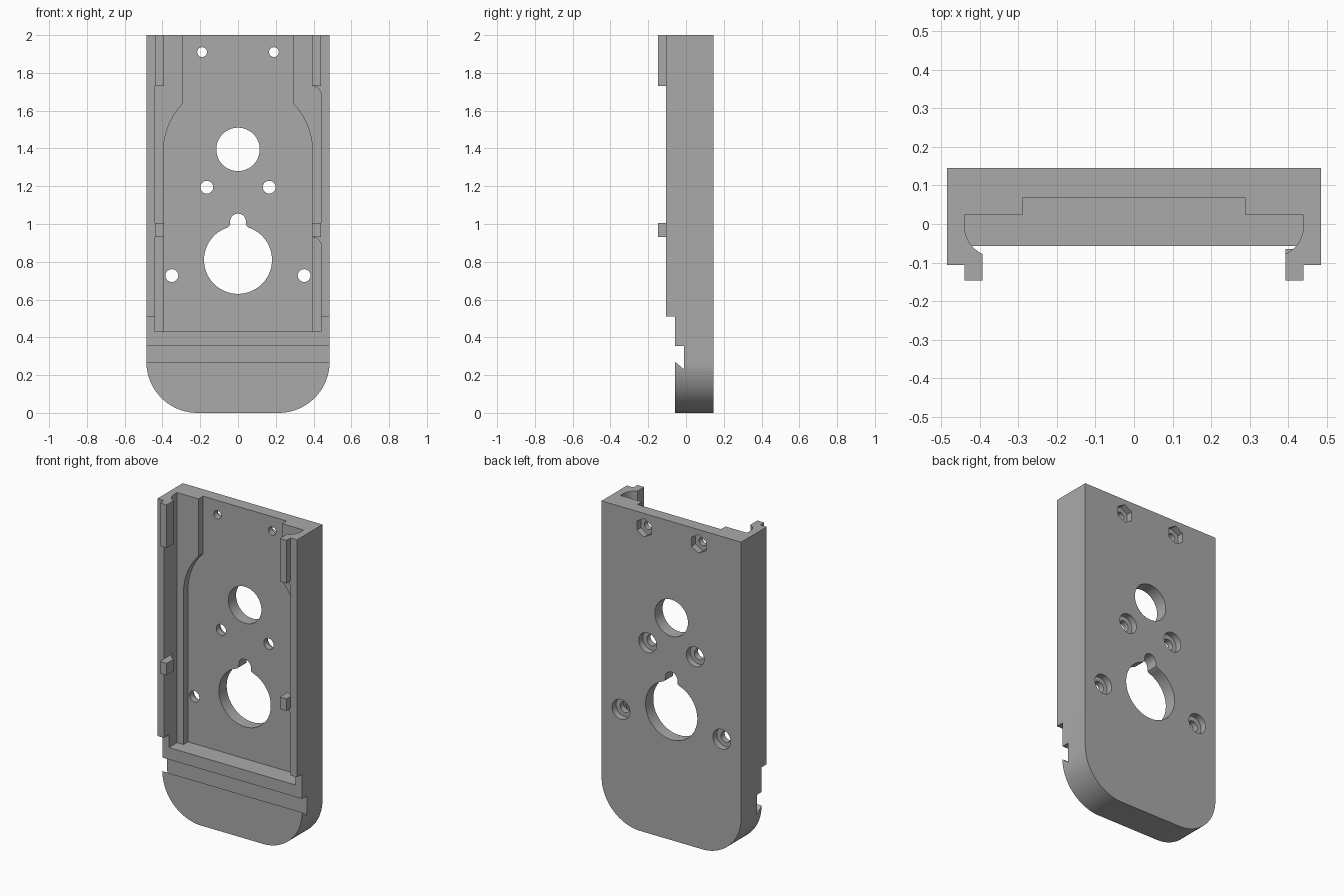
import bpy, bmesh
from math import sin, cos, pi, radians

if "Cube" in bpy.data.objects:
    bpy.data.objects.remove(bpy.data.objects["Cube"], do_unlink=True)

grey = bpy.data.materials.new("plain grey")
grey.use_nodes = True
grey.diffuse_color = (0.4, 0.4, 0.4, 1)
grey.node_tree.nodes["Principled BSDF"].inputs["Base Color"].default_value = (0.4, 0.4, 0.4, 1)

# Axis mapping: profile (u, v) and extrusion distance w to x, y, z
AXES = {
    "x": lambda u, v, w: (w, u, v),
    "y": lambda u, v, w: (u, w, v),
    "z": lambda u, v, w: (u, v, w),
}


def prism(name, points, axis, start, end):
    bm = bmesh.new()
    face = bm.faces.new([bm.verts.new(AXES[axis](u, v, start)) for u, v in points])
    grown = bmesh.ops.extrude_face_region(bm, geom=[face])["geom"]
    moved = [g for g in grown if isinstance(g, bmesh.types.BMVert)]
    bmesh.ops.translate(bm, verts=moved, vec=AXES[axis](0, 0, end - start))
    bmesh.ops.recalc_face_normals(bm, faces=bm.faces)
    mesh = bpy.data.meshes.new(name)
    bm.to_mesh(mesh)
    bm.free()
    mesh.materials.append(grey)
    obj = bpy.data.objects.new(name, mesh)
    bpy.context.collection.objects.link(obj)
    return obj


def arc(cx, cz, r, a0, a1, n=16):
    angles = [radians(a0 + (a1 - a0) * i / n) for i in range(n + 1)]
    return [(cx + r * cos(a), cz + r * sin(a)) for a in angles]


def disc(cx, cz, r, n=48):
    return [(cx + r * sin(2 * pi * i / n), cz + r * cos(2 * pi * i / n)) for i in range(n)]


def rect(u0, v0, u1, v1):
    return [(u0, v0), (u1, v0), (u1, v1), (u0, v1)]


def mirrored(half):
    return half + [(-u, v) for u, v in reversed(half)]


def combine(target, cutter, operation="DIFFERENCE"):
    mod = target.modifiers.new("cut", "BOOLEAN")
    mod.operation = operation
    mod.solver = "EXACT"
    mod.object = cutter
    bpy.context.view_layer.objects.active = target
    bpy.ops.object.modifier_apply(modifier=mod.name)
    bpy.data.objects.remove(cutter, do_unlink=True)


FRONT, STEP, GROOVE, BACK = -0.107, -0.057, -0.01, 0.145
FLOOR, DEEP, BASE, TOP = 0.023, 0.068, 0.43, 2.0
WALL, LIP = 0.44, 0.393

# Body: stepped side profile trimmed by an outline with round lower corners
side = [(BACK, 0), (BACK, TOP), (FRONT, TOP), (FRONT, 0.51), (STEP, 0.51),
        (STEP, 0.355), (GROOVE, 0.355), (GROOVE, 0.23), (STEP, 0.27), (STEP, 0)]
body = prism("body", side, "x", -0.485, 0.485)
outline = mirrored(arc(0.215, 0.27, 0.27, -90, 0, 24) + [(0.6, 0.27), (0.6, 2.2)])
corner = [(u, v) for u, v in outline if abs(u) < 0.4851]
upper = [(0.485, 2.1), (-0.485, 2.1)]
half = len(corner) // 2
combine(body, prism("outline", corner[:half] + upper + corner[half:], "y", -0.5, 0.5), "INTERSECT")

# Wide tray, open at the front and the top
combine(body, prism("tray", rect(-WALL, BASE, WALL, 2.2), "y", -0.4, FLOOR))

# Deeper pocket that narrows with shoulders toward the top
shoulder = arc(0.021, 1.38, 0.374, 0, 44, 16)
pocket = mirrored([(0.395, BASE)] + shoulder + [(0.29, 2.2)])
combine(body, prism("pocket", pocket, "y", -0.05, DEEP))

# Round window and keyhole opening
combine(body, prism("window", disc(0, 1.395, 0.115), "y", -0.3, 0.4))
keyhole = arc(0, 0.81, 0.18, 72, -252, 56)
neck = [(-0.044, 0.99)] + arc(0, 1.013, 0.042, 180, 0, 16) + [(0.044, 0.99)]
combine(body, prism("keyhole", keyhole + neck, "y", -0.3, 0.4))

# Screw holes: round recesses in the back, hexagonal nut recesses at the top
for x, z, r, recess, sides in ((0.165, 1.195, 0.034, 0.062, 32),
                               (0.35, 0.727, 0.034, 0.062, 32),
                               (0.19, 1.91, 0.026, 0.058, 6)):
    for s in (-1, 1):
        combine(body, prism("hole", disc(s * x, z, r, 24), "y", -0.3, 0.4))
        combine(body, prism("recess", disc(s * x, z, recess, sides), "y", 0.105, 0.4))

# Retaining lips with a rounded inner face, standing proud of the front
parts = [body]
for s, label in ((1, "left"), (-1, "right")):
    curve = arc(0.36, -0.005, 0.08, 0, -65, 12)
    profile = [(s * u, v) for u, v in curve + [(LIP, -0.078), (LIP, -0.147), (WALL, -0.147)]]
    parts.append(prism(label + "_upper_lip", profile, "z", 1.73, TOP))
    parts.append(prism(label + "_middle_lip", profile, "z", 0.93, 1.005))

# Fillets under the lips on the left side
for z, label in ((1.73, "upper"), (0.93, "middle")):
    fillet = arc(LIP, z - 0.047, 0.047, 0, 90, 10) + [(WALL, z)]
    parts.append(prism("left_" + label + "_fillet", fillet, "y", FRONT, -0.065))

for obj in bpy.context.selected_objects:
    obj.select_set(False)
for obj in parts:
    obj.select_set(True)
bpy.context.view_layer.objects.active = body
bpy.ops.object.shade_smooth_by_angle(angle=radians(25))
